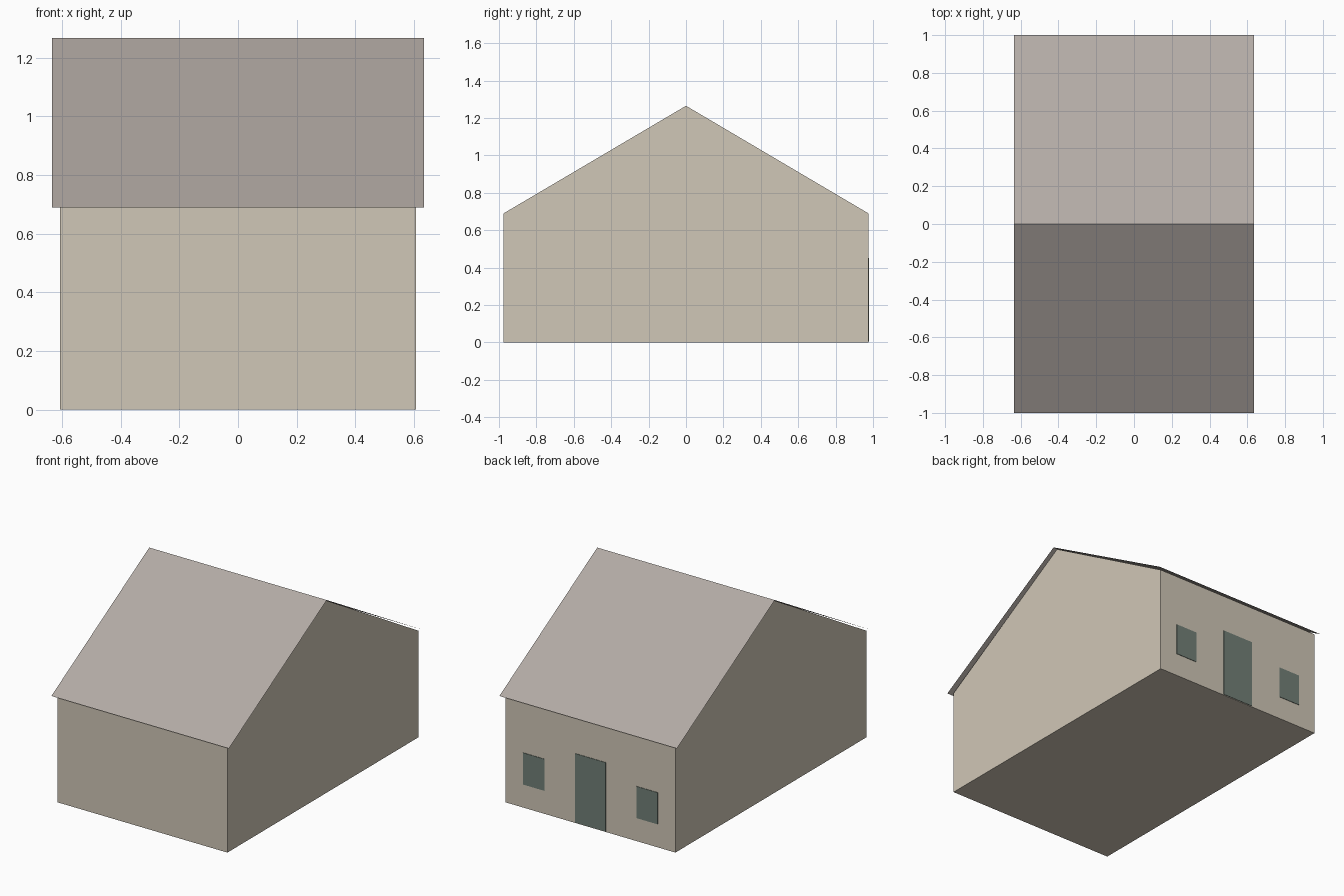
import bpy
import bmesh

cube = bpy.data.objects.get("Cube")
if cube:
    bpy.data.objects.remove(cube, do_unlink=True)


def linear(c):
    c /= 255
    return c / 12.92 if c <= 0.04045 else ((c + 0.055) / 1.055) ** 2.4


def material(name, r, g, b):
    mat = bpy.data.materials.new(name)
    mat.use_nodes = True
    colour = (linear(r), linear(g), linear(b), 1)
    mat.diffuse_color = colour
    mat.node_tree.nodes["Principled BSDF"].inputs["Base Color"].default_value = colour
    return mat


def finish(name, bm, mat):
    mesh = bpy.data.meshes.new(name)
    bm.to_mesh(mesh)
    bm.free()
    mesh.materials.append(mat)
    obj = bpy.data.objects.new(name, mesh)
    bpy.context.scene.collection.objects.link(obj)
    return obj


def extrude_profile(name, profile, half_width, mat, closed):
    """Sweep a (y, z) profile along x, solid when closed, a sheet when open."""
    bm = bmesh.new()
    verts = [bm.verts.new((-half_width, y, z)) for y, z in profile]
    if closed:
        geom = [bm.faces.new(verts)]
        result = bmesh.ops.extrude_face_region(bm, geom=geom, use_keep_orig=True)
    else:
        geom = [bm.edges.new(pair) for pair in zip(verts, verts[1:])]
        result = bmesh.ops.extrude_edge_only(bm, edges=geom)
    moved = [v for v in result["geom"] if isinstance(v, bmesh.types.BMVert)]
    bmesh.ops.translate(bm, verts=moved, vec=(2 * half_width, 0, 0))
    bmesh.ops.recalc_face_normals(bm, faces=bm.faces)
    if not closed and sum(f.normal.z for f in bm.faces) < 0:
        bmesh.ops.reverse_faces(bm, faces=bm.faces)
    return finish(name, bm, mat)


def plate(name, x, width, bottom, top, mat):
    """Thin panel lying on the back wall."""
    bm = bmesh.new()
    bmesh.ops.create_cube(bm, size=1)
    bmesh.ops.scale(bm, vec=(width, 0.006, top - bottom), verts=bm.verts)
    bmesh.ops.translate(bm, vec=(x, WALL_Y, (bottom + top) / 2), verts=bm.verts)
    return finish(name, bm, mat)


wall_mat = material("beige wall", 208, 199, 183)
roof_mat = material("grey roof", 179, 171, 165)
opening_mat = material("grey green openings", 114, 128, 119)

WALL_Y = 0.975
EAVE_Z = 0.69
RIDGE_Z = 1.268

# Gabled body
extrude_profile("walls", [(-WALL_Y, 0), (WALL_Y, 0), (WALL_Y, EAVE_Z),
                          (0, RIDGE_Z - 0.003), (-WALL_Y, EAVE_Z)],
                0.607, wall_mat, True)

# Thin roof sheet with a small overhang
extrude_profile("roof", [(-1, EAVE_Z), (0, RIDGE_Z), (1, EAVE_Z)],
                0.635, roof_mat, False)

# Door and windows on the back wall
plate("door", 0, 0.22, 0.004, 0.45, opening_mat)
for side, x in (("left", 0.405), ("right", -0.405)):
    plate(side + "_window", x, 0.152, 0.15, 0.355, opening_mat)
